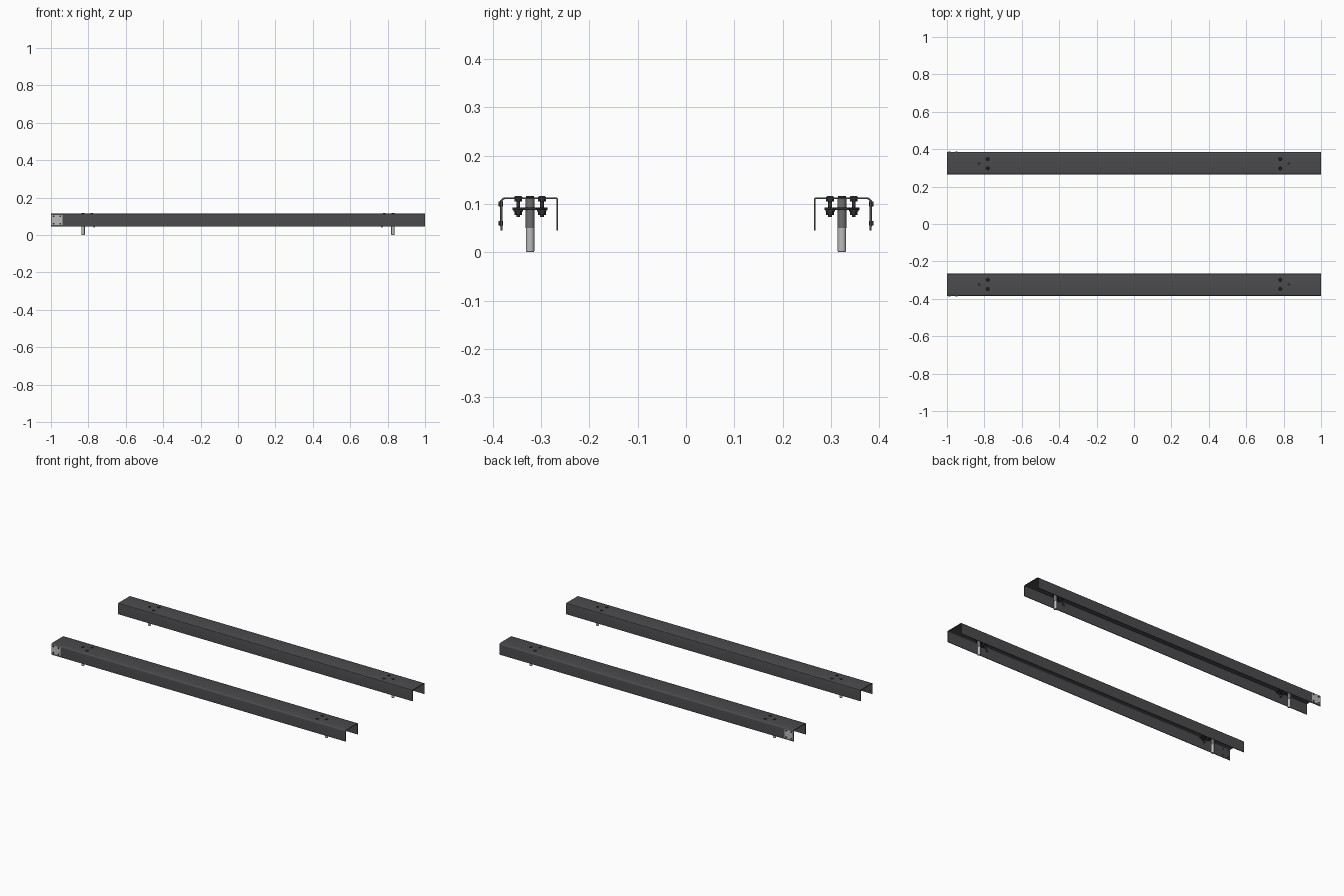
import bpy, bmesh, math
from mathutils import Vector

if "Cube" in bpy.data.objects:
    bpy.data.objects.remove(bpy.data.objects["Cube"])


def mat(name, c):
    m = bpy.data.materials.new(name)
    m.diffuse_color = (*c, 1)
    m.use_nodes = True
    m.node_tree.nodes["Principled BSDF"].inputs["Base Color"].default_value = m.diffuse_color
    return m


DARK = mat("dark grey steel", (0.07, 0.07, 0.075))
BLACK = mat("black hardware", (0.03, 0.03, 0.033))
STEEL = mat("light steel", (0.5, 0.5, 0.5))
GREY = mat("mid grey steel", (0.16, 0.16, 0.16))


def finish(name, bm, m, smooth=True):
    bmesh.ops.recalc_face_normals(bm, faces=bm.faces[:])
    me = bpy.data.meshes.new(name)
    bm.to_mesh(me)
    bm.free()
    me.materials.append(m)
    ob = bpy.data.objects.new(name, me)
    bpy.context.collection.objects.link(ob)
    if smooth:
        bpy.ops.object.select_all(action='DESELECT')
        ob.select_set(True)
        bpy.context.view_layer.objects.active = ob
        bpy.ops.object.shade_smooth_by_angle(angle=math.radians(35))
    return ob


def rod(name, a, b, r, m, sides=16, r2=None):
    a, b = Vector(a), Vector(b)
    bm = bmesh.new()
    bmesh.ops.create_cone(bm, cap_ends=True, segments=sides, radius1=r,
                          radius2=r if r2 is None else r2, depth=(b - a).length)
    bm.transform(Vector((0, 0, 1)).rotation_difference(b - a).to_matrix().to_4x4())
    bmesh.ops.translate(bm, verts=bm.verts[:], vec=(a + b) / 2)
    return finish(name, bm, m, sides > 8)


def prism(name, pts, vec, m, smooth=False):
    bm = bmesh.new()
    f = bm.faces.new([bm.verts.new(p) for p in pts])
    ext = bmesh.ops.extrude_face_region(bm, geom=[f], use_keep_orig=True)
    vs = [v for v in ext["geom"] if isinstance(v, bmesh.types.BMVert)]
    bmesh.ops.translate(bm, verts=vs, vec=vec)
    return finish(name, bm, m, smooth)


def arc(cy, cz, r, a0, a1, n=6):
    return [(cy + r * math.cos(math.radians(a0 + (a1 - a0) * i / n)),
             cz + r * math.sin(math.radians(a0 + (a1 - a0) * i / n))) for i in range(n + 1)]


def bolt(name, x, y):
    rod(name + "_shaft", (x, y, 0.073), (x, y, 0.114), 0.004, BLACK, 12)
    rod(name + "_head", (x, y, 0.1135), (x, y, 0.1165), 0.009, BLACK, 16, 0.006)
    rod(name + "_upper_nut", (x, y, 0.105), (x, y, 0.1115), 0.008, BLACK, 6)
    rod(name + "_washer", (x, y, 0.084), (x, y, 0.087), 0.010, BLACK, 16)
    rod(name + "_lower_nut", (x, y, 0.077), (x, y, 0.084), 0.008, BLACK, 6)


T = 0.0035  # sheet thickness
for s, side in ((-1, "front"), (1, "back")):
    # rail: upside-down channel with a rounded outer bend
    yo, yi, top, bot, r = 0.384, 0.265, 0.1135, 0.045, 0.009
    prof = ([(yo, bot)] + arc(yo - r, top - r, r, 0, 90)
            + arc(yi + 0.004, top - 0.004, 0.004, 90, 180, 3) + [(yi, bot), (yi + T, bot)]
            + [(yi + T, top - T)] + arc(yo - r, top - r, r - T, 90, 0) + [(yo - T, bot)])
    prism(side + "_rail", [(-1, s * y, z) for y, z in prof], (2, 0, 0), DARK, True)

    # light end plate with four screws on the outer face
    pts = [(-0.998, 0.053), (-0.938, 0.053), (-0.938, 0.108), (-0.998, 0.108)]
    prism(side + "_end_plate", [(x, s * 0.3835, z) for x, z in pts], (0, s * 0.002, 0), STEEL)
    for x in (-0.986, -0.95):
        for z in (0.060, 0.100):
            rod(side + "_plate_screw", (x, s * 0.379, z), (x, s * 0.388, z), 0.005, BLACK, 12)

    yc = s * 0.323
    for e, end in ((-1, "left"), (1, "right")):
        n = f"{side}_{end}_"
        # levelling leg
        rod(n + "leg", (e * 0.828, yc, 0.003), (e * 0.828, yc, 0.05), 0.009, STEEL)
        rod(n + "leg_foot", (e * 0.828, yc, 0), (e * 0.828, yc, 0.003), 0.007, STEEL, 16, 0.009)
        rod(n + "leg_sleeve", (e * 0.828, yc, 0.05), (e * 0.828, yc, 0.112), 0.0095, GREY)
        rod(n + "leg_cap", (e * 0.828, yc, 0.112), (e * 0.828, yc, 0.1165), 0.008, BLACK)
        # mounting plate and its two bolts
        outline = [(0.842, -0.013), (0.842, 0.013), (0.795, 0.036), (0.767, 0.036),
                   (0.767, -0.036), (0.795, -0.036)]
        prism(n + "mount_plate", [(e * x, yc + y, 0.087) for x, y in outline], (0, 0, 0.006), BLACK)
        for d in (-0.0245, 0.0245):
            bolt(n + "bolt", e * 0.782, yc + d)
        # small angled catch hanging under the mount
        rod(n + "catch", (e * 0.80, yc, 0.088), (e * 0.766, yc, 0.042), 0.005, BLACK, 12)
